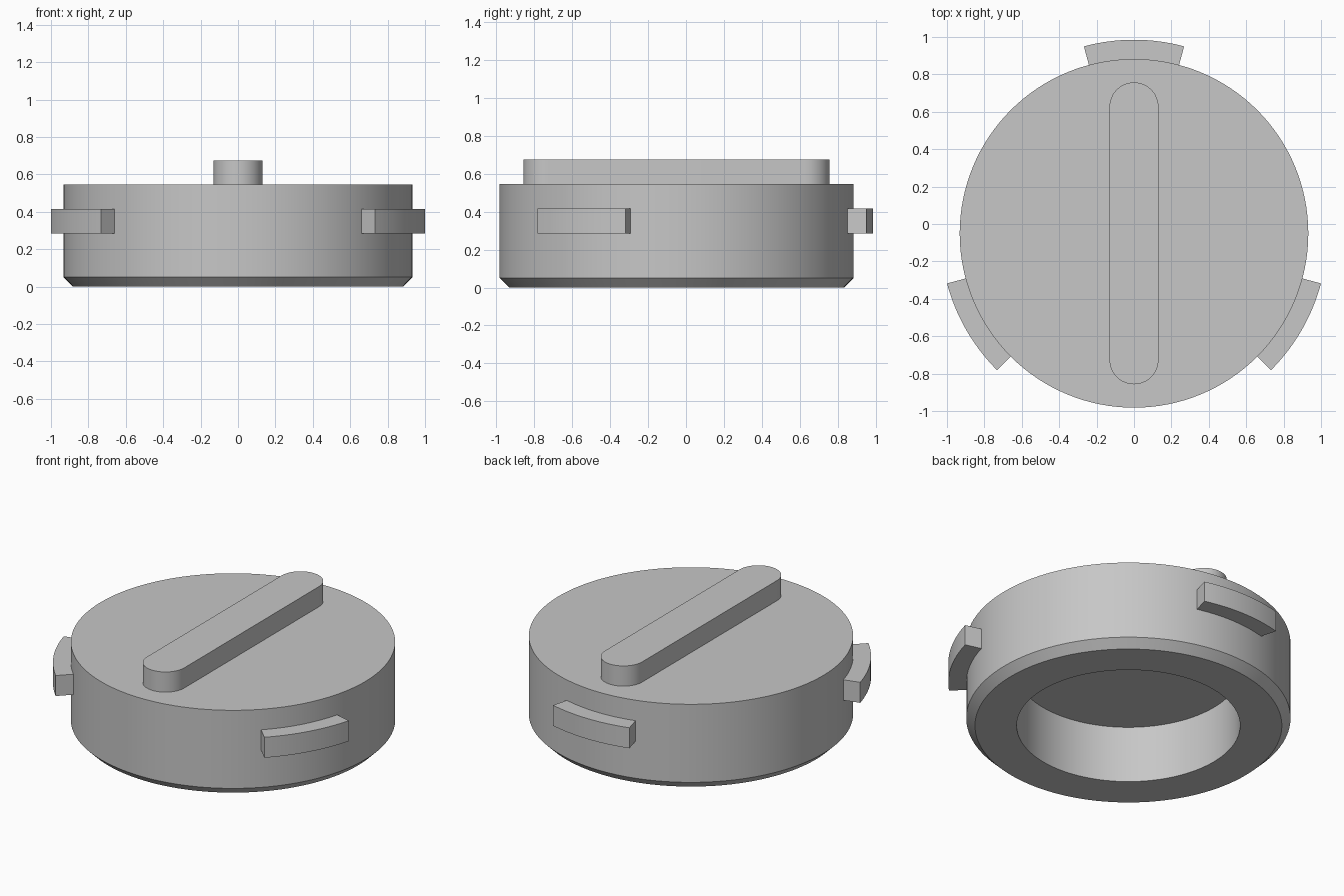
import bpy, bmesh
from math import sin, cos, pi, radians

cube = bpy.data.objects.get("Cube")
if cube:
    bpy.data.objects.remove(cube, do_unlink=True)

CENTRE_Y = -0.05
SEGMENTS = 128

grey = bpy.data.materials.new("plain grey")
grey.use_nodes = True
colour = (0.57, 0.57, 0.57, 1)
grey.diffuse_color = colour
grey.node_tree.nodes["Principled BSDF"].inputs["Base Color"].default_value = colour


def finish(bm, name):
    """Turn a bmesh into a smooth-shaded, sharp-edged object."""
    bmesh.ops.recalc_face_normals(bm, faces=bm.faces)
    mesh = bpy.data.meshes.new(name)
    bm.to_mesh(mesh)
    bm.free()
    mesh.materials.append(grey)
    obj = bpy.data.objects.new(name, mesh)
    obj.location.y = CENTRE_Y
    bpy.context.collection.objects.link(obj)
    bpy.ops.object.select_all(action='DESELECT')
    obj.select_set(True)
    bpy.context.view_layer.objects.active = obj
    bpy.ops.object.shade_smooth_by_angle(angle=radians(30))
    return obj


def prism(name, outline, low, high):
    """Extrude a flat outline from one height to another."""
    bm = bmesh.new()
    face = bm.faces.new([bm.verts.new((x, y, low)) for x, y in outline])
    result = bmesh.ops.extrude_face_region(bm, geom=[face], use_keep_orig=True)
    top = [v for v in result["geom"] if isinstance(v, bmesh.types.BMVert)]
    bmesh.ops.translate(bm, verts=top, vec=(0, 0, high - low))
    return finish(bm, name)


def arc(radius, start, end, steps, y=0):
    angles = [radians(start + (end - start) * i / steps) for i in range(steps + 1)]
    return [(radius * cos(a), radius * sin(a) + y) for a in angles]


# Cap body: chamfered disc with a round recess underneath
profile = [(0.642, 0.36), (0.642, 0), (0.882, 0), (0.932, 0.05), (0.932, 0.545)]
bm = bmesh.new()
rings = []
for r, z in profile:
    rings.append([bm.verts.new((r * cos(2 * pi * i / SEGMENTS),
                                r * sin(2 * pi * i / SEGMENTS), z))
                  for i in range(SEGMENTS)])
for a, b in zip(rings, rings[1:]):
    for i in range(SEGMENTS):
        j = (i + 1) % SEGMENTS
        bm.faces.new((a[i], a[j], b[j], b[i]))
bm.faces.new(rings[0])
bm.faces.new(rings[-1])
finish(bm, "cap_body")

# Grip bar with rounded ends across the top
half = 0.807 - 0.131
grip = arc(0.131, 0, 180, 24, half) + arc(0.131, 180, 360, 24, -half)
prism("grip_bar", grip, 0.54, 0.673)

# Three curved locking lugs around the rim
for name, angle in (("back_lug", 90), ("right_lug", 210), ("left_lug", 330)):
    outline = arc(1.035, angle - 15, angle + 15, 16) + arc(0.92, angle + 15, angle - 15, 16)
    prism(name, outline, 0.285, 0.415)
